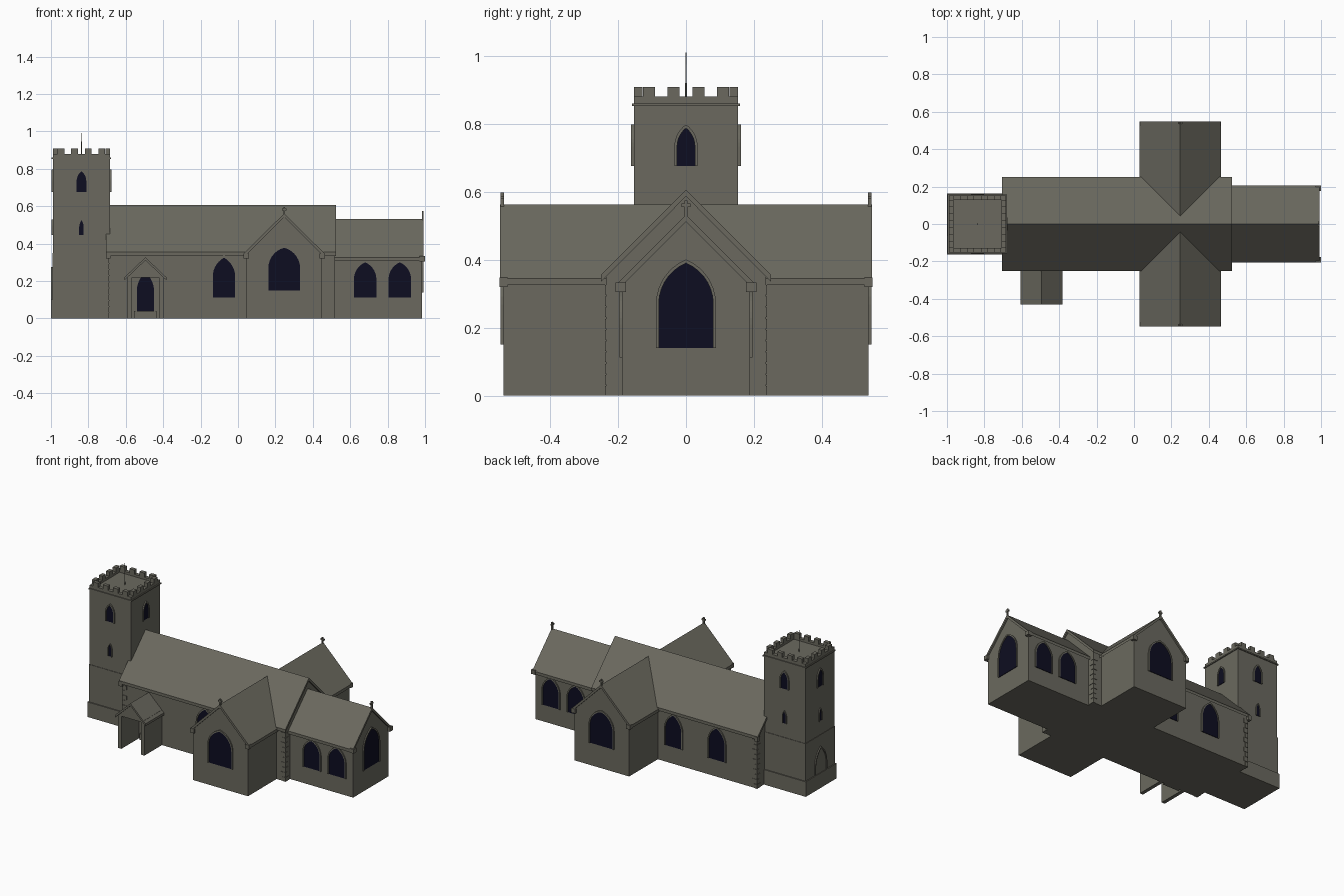
import bpy, bmesh, math
from mathutils import Vector

if "Cube" in bpy.data.objects:
    bpy.data.objects.remove(bpy.data.objects["Cube"])


def material(name, rgb):
    m = bpy.data.materials.new(name)
    m.use_nodes = True
    m.diffuse_color = (*rgb, 1)
    bsdf = m.node_tree.nodes["Principled BSDF"]
    bsdf.inputs["Base Color"].default_value = (*rgb, 1)
    bsdf.inputs["Roughness"].default_value = 0.9
    return m


STONE = material("grey stone", (0.145, 0.141, 0.114))
GLASS = material("dark glass", (0.004, 0.004, 0.015))
X, Y = (1, 0), (0, 1)


def extrude(name, pts, n, d0, d1, centre=(0, 0), mat=STONE):
    """Profile of (sideways, height) points pushed along horizontal direction n from d0 to d1."""
    n, c = Vector((*n, 0)), Vector((*centre, 0))
    side = Vector((abs(n.y), abs(n.x), 0))
    bm = bmesh.new()
    rings = [[bm.verts.new(c + side * u + n * d + Vector((0, 0, z))) for u, z in pts] for d in (d0, d1)]
    for ring in rings:
        bm.faces.new(ring)
    for i in range(len(pts)):
        j = (i + 1) % len(pts)
        bm.faces.new((rings[0][i], rings[0][j], rings[1][j], rings[1][i]))
    bmesh.ops.recalc_face_normals(bm, faces=bm.faces)
    me = bpy.data.meshes.new(name)
    bm.to_mesh(me)
    bm.free()
    me.materials.append(mat)
    ob = bpy.data.objects.new(name, me)
    bpy.context.collection.objects.link(ob)
    return ob


def box(name, x0, x1, y0, y1, z0, z1):
    return extrude(name, [(y0, z0), (y1, z0), (y1, z1), (y0, z1)], X, x0, x1)


def gable_body(name, half, eave, apex, n, d0, d1, centre=(0, 0)):
    extrude(name, [(-half, 0), (half, 0), (half, eave), (0, apex), (-half, eave)], n, d0, d1, centre)


def roof(name, half, eave, apex, n, d0, d1, centre=(0, 0), t=0.02):
    extrude(name, [(-half, eave), (0, apex), (half, eave), (half, eave - t), (0, apex - t), (-half, eave - t)],
            n, d0, d1, centre)


def arch(a, z0, spring, apex, steps=7):
    """Pointed arch outline running from the lower right round to the lower left."""
    rise = apex - spring
    r = (a * a + rise * rise) / (2 * a)
    end = math.asin(min(1, rise / r))
    right = [(a - r + r * math.cos(end * i / steps), spring + r * math.sin(end * i / steps)) for i in range(steps)]
    return [(a, z0)] + right + [(0, apex)] + [(-u, z) for u, z in reversed(right)] + [(-a, z0)]


def window(name, centre, n, a, z0, apex, mat=GLASS, trim=0.008):
    spring = z0 + (apex - z0) * 0.52
    inner = arch(a, z0, spring, apex)
    outer = arch(a + trim, z0, spring, apex + trim * 1.3)
    extrude(name + "_pane", inner, n, -0.002, 0.003, centre, mat)
    extrude(name + "_surround", outer + inner[::-1], n, -0.002, 0.008, centre)


def cross(name, x, y, z, n):
    s, t = 0.005, 0.013
    h = z + 0.028
    pts = [(s, z - 0.02), (s, h - s), (t, h - s), (t, h + s), (s, h + s), (s, h + 0.014)]
    extrude(name, pts + [(-u, v) for u, v in reversed(pts)], n, -0.005, 0.005, (x, y))


# Nave
gable_body("nave_walls", 0.235, 0.355, 0.59, X, -0.69, 0.515)
roof("nave_roof", 0.25, 0.355, 0.606, X, -0.705, 0.525)
for sy, side in ((-1, "front"), (1, "back")):
    for x in (-0.69, 0.515):
        sx = 1 if x > 0 else -1
        for i in range(10):
            lx, ly = (0.032, 0.02) if i % 2 else (0.02, 0.032)
            xs = sorted((x + sx * 0.003, x - sx * lx))
            ys = sorted((sy * 0.238, sy * (0.235 - ly)))
            box(f"{side}_quoin", *xs, *ys, i * 0.033, i * 0.033 + 0.028)
    box(f"{side}_nave_kneeler", -0.706, -0.682, *sorted((sy * 0.225, sy * 0.252)), 0.32, 0.352)
window("front_nave_window", (-0.075, -0.235), (0, -1), 0.06, 0.112, 0.325)
for x in (-0.075, -0.395):
    window("back_nave_window", (x, 0.235), Y, 0.06, 0.112, 0.325)

# Transepts, running right across the nave
TX = 0.247
gable_body("transept_walls", 0.203, 0.345, 0.546, Y, -0.537, 0.537, (TX, 0))
roof("transept_roof", 0.218, 0.345, 0.562, Y, -0.547, 0.547, (TX, 0))
for s in (-1, 1):
    window("transept_window", (TX, s * 0.537), (0, s), 0.085, 0.15, 0.378)
    cross("transept_cross", TX, s * 0.54, 0.555, Y)
    for k in (-1, 1):
        cx = TX + k * 0.203
        box("transept_kneeler", cx - 0.015, cx + 0.015, *sorted((s * 0.525, s * 0.549)), 0.32, 0.348)

# Chancel
gable_body("chancel_walls", 0.188, 0.327, 0.515, X, 0.5, 0.983)
roof("chancel_roof", 0.205, 0.327, 0.532, X, 0.5, 0.993)
window("east_window", (0.983, 0), X, 0.08, 0.14, 0.39)
cross("chancel_cross", 0.988, 0, 0.532, X)
for s in (-1, 1):
    box("chancel_kneeler", 0.97, 1.0, s * 0.192 - 0.015, s * 0.192 + 0.015, 0.305, 0.333)
    for x in (0.68, 0.865):
        window("chancel_window", (x, s * 0.188), (0, s), 0.06, 0.112, 0.3)

# Tower with plinth, string course and battlements
TC, H = -0.837, 0.153


def tower_block(name, half, z0, z1):
    box(name, TC - half, TC + half, -half, half, z0, z1)


tower_block("tower_plinth", 0.163, 0, 0.1)
tower_block("tower_lower_stage", H + 0.003, 0.1, 0.35)
tower_block("tower_upper_stage", H, 0.35, 0.865)
tower_block("tower_string_course", H + 0.006, 0.852, 0.86)
T = 0.025
for s in (-1, 1):
    ys = sorted((s * H, s * (H - T)))
    xs = [TC + y for y in ys]
    box("parapet_side", *xs, -H, H, 0.86, 0.88)
    box("parapet_end", TC - H, TC + H, *ys, 0.86, 0.88)
    for c in (-0.109, -0.037, 0.037, 0.109):
        box("side_merlon", *xs, c - 0.018, c + 0.018, 0.88, 0.908)
        box("end_merlon", TC + c - 0.018, TC + c + 0.018, *ys, 0.88, 0.908)
for n, side in (((1, 0), "east"), ((-1, 0), "west"), ((0, 1), "back"), ((0, -1), "front")):
    wall = (TC + n[0] * H, n[1] * H)
    window(f"tower_{side}_belfry_window", wall, n, 0.026, 0.675, 0.787)
    if side != "east":
        window(f"tower_{side}_slit_window", wall, n, 0.012, 0.445, 0.525, trim=0.004)
window("west_door", (TC - H - 0.003, 0), (-1, 0), 0.055, 0.03, 0.265, STONE)

# Flagpole
bpy.ops.mesh.primitive_cone_add(vertices=6, radius1=0.003, radius2=0.001, depth=0.15, location=(TC, 0, 0.935))
pole = bpy.context.object
pole.name = "flagpole"
pole.data.materials.append(STONE)

# Open porch with a door behind it
PX = -0.495
for s in (-1, 1):
    box("porch_wall", *sorted((PX + s * 0.073, PX + s * 0.097)), -0.42, -0.23, 0, 0.235)
extrude("porch_gable", [(-0.097, 0.218), (0.097, 0.218), (0, 0.312)], Y, -0.42, -0.4, (PX, 0))
roof("porch_roof", 0.112, 0.22, 0.327, Y, -0.43, -0.23, (PX, 0), 0.016)
window("porch_door", (PX, -0.235), (0, -1), 0.046, 0.04, 0.245)
box("porch_step", PX - 0.06, PX + 0.06, -0.25, -0.23, 0, 0.04)
